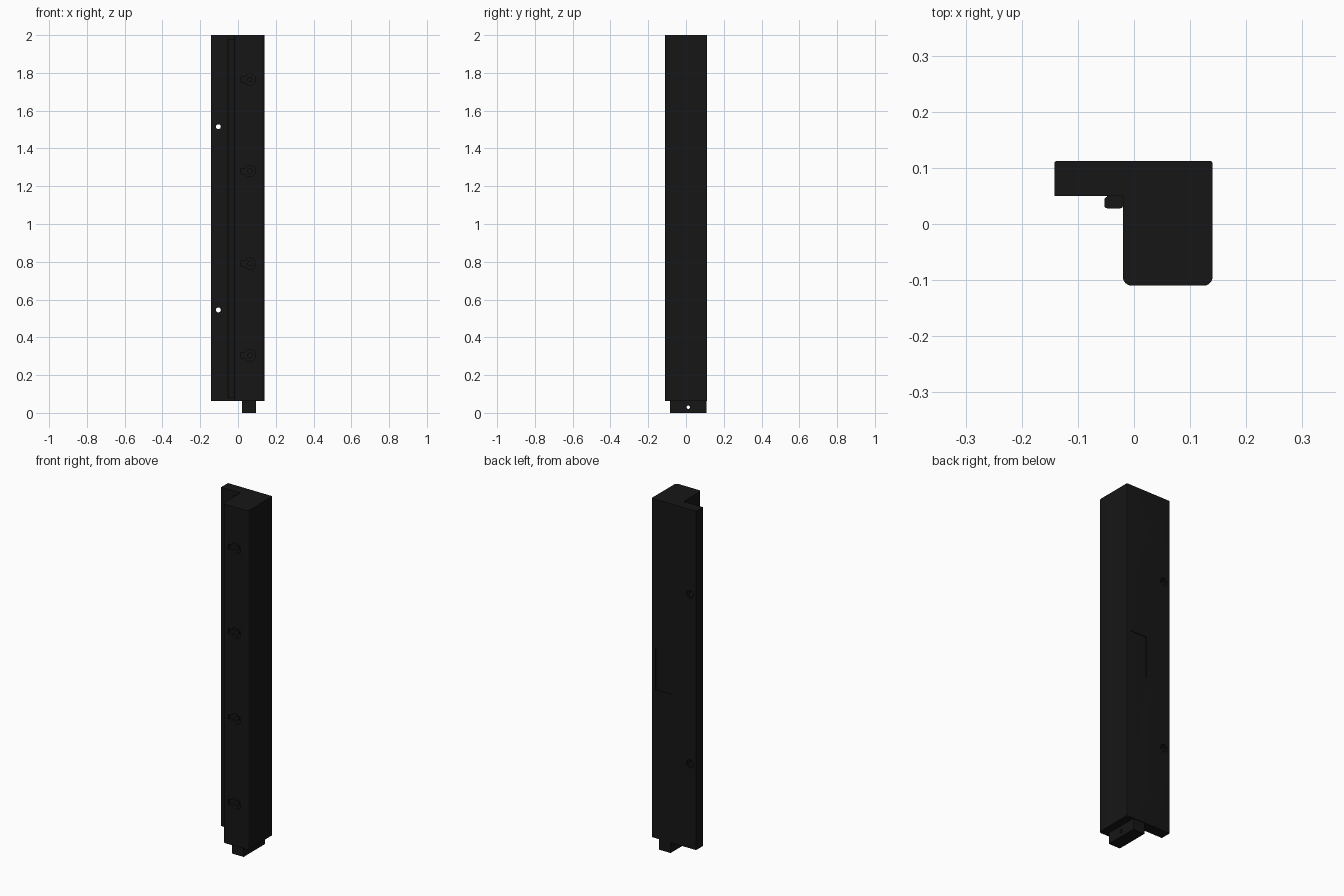
import bpy, bmesh, math

if "Cube" in bpy.data.objects:
    bpy.data.objects.remove(bpy.data.objects["Cube"])

mat = bpy.data.materials.new("matte_black")
mat.diffuse_color = (0.008, 0.008, 0.008, 1)
mat.use_nodes = True
mat.node_tree.nodes["Principled BSDF"].inputs["Base Color"].default_value = mat.diffuse_color


def rounded(corners, n=6):
    """Outline from (x, y, radius) corners, rounding each convex corner with n segments."""
    out = []
    for i, (x, y, r) in enumerate(corners):
        if r == 0:
            out.append((x, y))
            continue
        px, py, _ = corners[i - 1]
        qx, qy, _ = corners[(i + 1) % len(corners)]
        lp, lq = math.hypot(px - x, py - y), math.hypot(qx - x, qy - y)
        ux, uy = (px - x) / lp, (py - y) / lp
        vx, vy = (qx - x) / lq, (qy - y) / lq
        for k in range(n + 1):
            a = math.pi / 2 * k / n
            s, c = r * (1 - math.sin(a)), r * (1 - math.cos(a))
            out.append((x + ux * s + vx * c, y + uy * s + vy * c))
    return out


def rect(x0, x1, y0, y1, r=0, n=6):
    return rounded([(x0, y0, r), (x1, y0, r), (x1, y1, r), (x0, y1, r)], n)


def circle(x, y, r, n=24):
    return [(x + r * math.cos(2 * math.pi * k / n), y + r * math.sin(2 * math.pi * k / n))
            for k in range(n)]


def extrude(name, outline, lo, hi, axis="z"):
    """Prism along an axis; the outline is in (x,y), (x,z) or (y,z)."""
    place = {"z": lambda a, b, h: (a, b, h),
             "y": lambda a, b, h: (a, h, b),
             "x": lambda a, b, h: (h, a, b)}[axis]
    bm = bmesh.new()
    low = [bm.verts.new(place(a, b, lo)) for a, b in outline]
    top = [bm.verts.new(place(a, b, hi)) for a, b in outline]
    bm.faces.new(low)
    bm.faces.new(top)
    for i in range(len(low)):
        j = (i + 1) % len(low)
        bm.faces.new((low[i], low[j], top[j], top[i]))
    bmesh.ops.recalc_face_normals(bm, faces=bm.faces)
    me = bpy.data.meshes.new(name)
    bm.to_mesh(me)
    bm.free()
    ob = bpy.data.objects.new(name, me)
    bpy.context.collection.objects.link(ob)
    me.materials.append(mat)
    return ob


def cut(ob, outline, lo, hi, axis):
    """Subtract a prism and remove the cutter."""
    cutter = extrude("cutter", outline, lo, hi, axis)
    cutter.hide_render = True
    mod = ob.modifiers.new("cut", "BOOLEAN")
    mod.operation, mod.solver, mod.object = "DIFFERENCE", "EXACT", cutter
    bpy.context.view_layer.objects.active = ob
    bpy.ops.object.modifier_apply(modifier=mod.name)
    bpy.data.objects.remove(cutter)


# L-shaped post: deep body with a side flange at the back
post = extrude("post", rounded([
    (-0.02, -0.11, 0.016), (0.14, -0.11, 0.016), (0.14, 0.112, 0.004),
    (-0.142, 0.112, 0.004), (-0.142, 0.05, 0), (-0.02, 0.05, 0)]), 0.062, 2.0)

# Flange mounting holes, countersunk at the back
for z in (0.545, 1.515):
    cut(post, circle(-0.104, z, 0.013), 0, 0.2, "y")
    cut(post, circle(-0.104, z, 0.022), 0.102, 0.2, "y")

# Shallow sockets with a side slot on the front face
for z in (0.305, 0.79, 1.28, 1.765):
    cut(post, circle(0.063, z, 0.03), -0.2, -0.095, "y")
    cut(post, rect(0.015, 0.05, z - 0.014, z + 0.014), -0.2, -0.095, "y")
    extrude("socket_pin", circle(0.063, z, 0.014), -0.096, -0.104, "y")

# Recessed rear panel
cut(post, rect(0.013, 0.115, 0.91, 1.15), 0.108, 0.2, "y")

# Sealing strip in the inner corner
extrude("seal_strip", rect(-0.053, -0.0195, 0.028, 0.048, 0.005), 0.08, 1.98)
extrude("seal_neck", rect(-0.048, -0.0195, 0.04, 0.051), 0.08, 1.98)

# Locating foot with a cross hole
foot = extrude("foot", rect(0.022, 0.095, -0.085, 0.108), 0.0, 0.063)
cut(foot, circle(0.012, 0.03, 0.009), -0.1, 0.2, "x")

# Smooth the rounded corners, keep edges sharp
for ob in bpy.context.scene.objects:
    bpy.ops.object.select_all(action="DESELECT")
    ob.select_set(True)
    bpy.context.view_layer.objects.active = ob
    bpy.ops.object.shade_smooth_by_angle(angle=math.radians(30))
